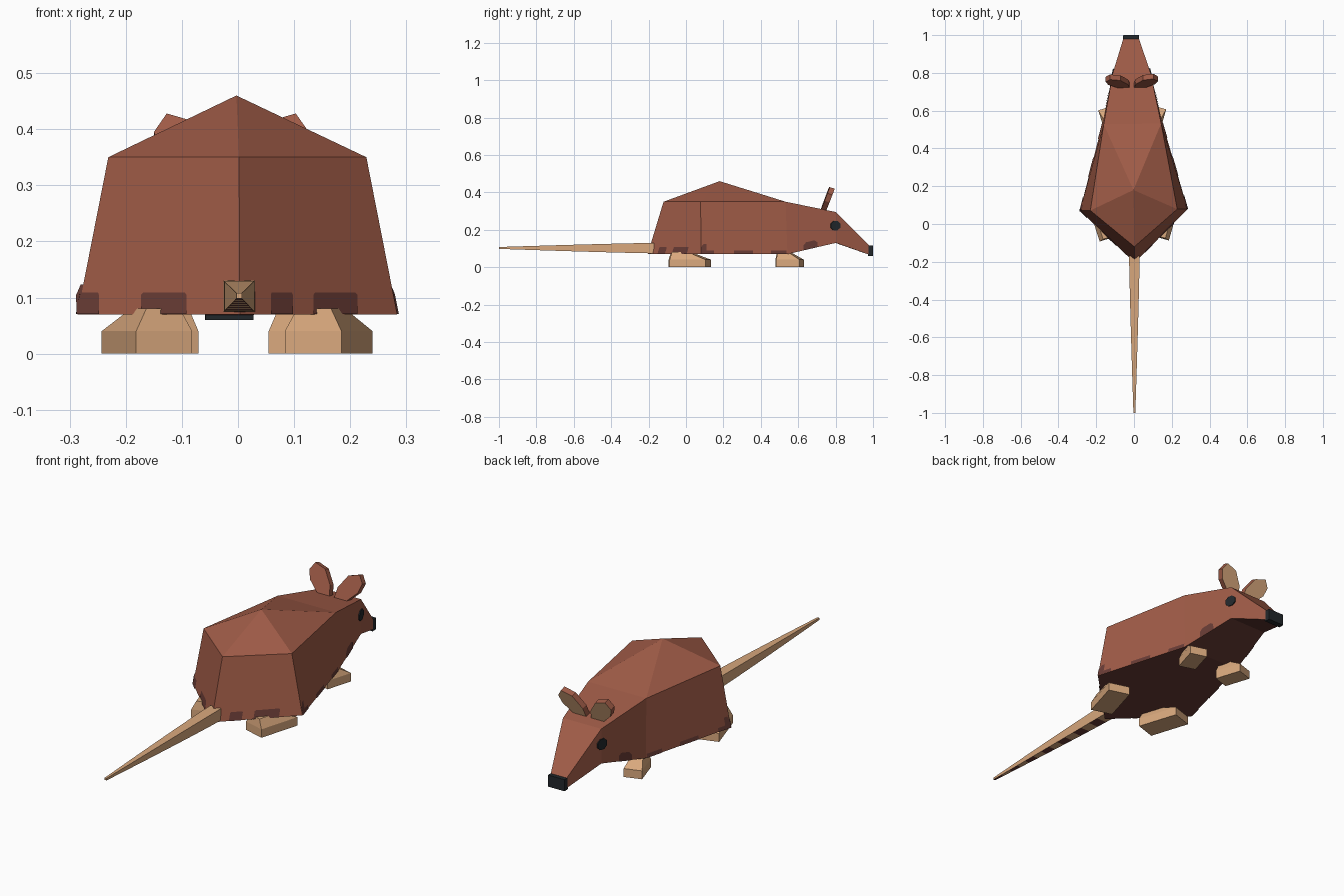
import bpy, bmesh, math
from mathutils import Vector, Matrix

if "Cube" in bpy.data.objects:
    bpy.data.objects.remove(bpy.data.objects["Cube"])


def material(name, col):
    m = bpy.data.materials.new(name)
    lin = [c / 12.92 if c < 0.04 else ((c + 0.055) / 1.055) ** 2.4 for c in col]
    m.diffuse_color = (*lin, 1)
    m.use_nodes = True
    m.node_tree.nodes["Principled BSDF"].inputs["Base Color"].default_value = m.diffuse_color
    return m


BROWN = material("rust brown fur", (0.63, 0.36, 0.28))
DARK = material("dark brown fur", (0.41, 0.235, 0.21))
TAN = material("tan skin", (0.85, 0.66, 0.49))
BLACK = material("blue black", (0.135, 0.155, 0.17))
TURN = Matrix.Rotation(math.radians(0.9), 4, 'Z')   # body sits slightly turned


def build(name, verts, faces, mats, rule=None, closed=True, turn=True):
    bm = bmesh.new()
    vs = [bm.verts.new(v) for v in verts]
    for f in faces:
        bm.faces.new([vs[i] for i in f])
    if closed:
        bmesh.ops.recalc_face_normals(bm, faces=bm.faces[:])
    bm.normal_update()
    if rule:
        for f in bm.faces:
            f.material_index = int(rule(f))
    me = bpy.data.meshes.new(name)
    bm.to_mesh(me)
    bm.free()
    for m in mats:
        me.materials.append(m)
    ob = bpy.data.objects.new(name, me)
    bpy.context.collection.objects.link(ob)
    if turn:
        me.transform(TURN)
    return ob


def loft(name, rings, mats, **kw):
    """Closed skin through rings of equal point count."""
    n = len(rings[0])
    verts = [p for r in rings for p in r]
    faces = [tuple(range(n)), tuple(range(len(verts) - n, len(verts)))]
    for k in range(len(rings) - 1):
        for i in range(n):
            j = (i + 1) % n
            faces.append((k * n + i, k * n + j, k * n + n + j, k * n + n + i))
    return build(name, verts, faces, mats, **kw)


# body and head: centre points, then right half, then mirrored half
center = [(0, -.205, .07), (0, -.12, .35), (0, .18, .46)]
half = [(.285, .075, .07), (.23, .075, .35), (.157, .54, .07), (.152, .53, .35),
        (.1, .80, .13), (.1, .80, .295), (.04, .985, .065), (.04, .985, .11)]
verts = center + half + [(-x, y, z) for x, y, z in half]
faces = []
for o in (0, 8):
    wb, wt, nb, nt, hb, ht, sb, st = range(3 + o, 11 + o)
    faces += [(0, wb, wt, 1), (1, wt, 2), (wt, nt, 2), (wb, nb, nt, wt),
              (nb, hb, ht, nt), (hb, sb, st, ht)]
faces += [(2, 6, 14), (6, 8, 16, 14), (8, 10, 18, 16), (10, 9, 17, 18),
          (9, 7, 15, 17), (7, 5, 13, 15), (0, 3, 5, 13, 11)]
build("body", verts, faces, [BROWN, DARK], rule=lambda f: f.normal.z < -0.5)


# dark arched patches along the lower edge of the flanks
def patch(side, a, b, c, t0, t1, h=.055):
    m = Vector((side, 1, 1))
    a, b, c = (Vector(p) * m for p in (a, b, c))
    u, up = b - a, (c - a).normalized()
    n = u.cross(up).normalized()
    if n.x * side < 0:
        n = -n
    w = t1 - t0
    pts = [a + u * (t0 + w * s) + up * h * k + n * .003 for s, k in
           ((0, 0), (1, 0), (1, .65), (.8, 1), (.2, 1), (0, .65))]
    if (pts[1] - pts[0]).cross(pts[2] - pts[1]).dot(n) < 0:
        pts.reverse()
    build("flank_patch", pts, [tuple(range(6))], [DARK], closed=False)


rear = (center[0], half[0], center[1])
flank = (half[0], half[2], half[1])
neck = (half[2], half[4], half[3])
for t0, t1 in ((.19, .33), (.46, .74)):
    patch(1, *rear, t0, t1)
for t0, t1 in ((.32, .60), (.86, 1)):
    patch(-1, *rear, t0, t1)
for s in (1, -1):
    for t0, t1 in ((0, .15), (.38, .60), (.81, .99)):
        patch(s, *flank, t0, t1)
    patch(s, *neck, .33, .62, .04)

# nose
loft("nose", [[(x, y, z) for x, z in ((-.043, .06), (.043, .06), (.043, .115), (-.043, .115))]
              for y in (.973, 1.0)], [BLACK])

for s, side in ((1, "right"), (-1, "left")):
    # eye plate lying over the cheek fold
    n = Vector((math.cos(.25), math.sin(.25), 0))
    t = Vector((-n.y, n.x, 0))
    rings = []
    for d in (-.003, .005):
        c = Vector((.1, .797, .222)) + n * d
        ring = [c + t * .029 * math.cos(a) + Vector((0, 0, .027 * math.sin(a)))
                for a in (math.pi / 8 + k * math.pi / 4 for k in range(8))]
        rings.append([(p.x * s, p.y, p.z) for p in ring])
    loft(side + "_eye", rings, [BLACK])

    # ear: leaning plate, tan at the front
    outline = ((.01, .295), (.06, .295), (.125, .355), (.138, .395),
               (.115, .428), (.06, .412), (.02, .355))
    rings = [[(x * s, .718 + d + (z - .30) * .38, z - d * .3) for x, z in outline]
             for d in (0, .027)]
    loft(side + "_ear", rings, [BROWN, TAN], rule=lambda f: f.normal.y > .7)

    # feet: toes turned out, low box with a sloped instep
    for name, heel, wid, length in (("back", (.183, -.09), .105, .20),
                                    ("front", (.142, .48), .083, .13)):
        ang = math.radians(17)
        fwd = Vector((math.sin(ang), math.cos(ang)))
        inw = Vector((-math.cos(ang), math.sin(ang)))
        rings = []
        for z, b, f, i in ((0, 0, 1, 0), (.04, 0, 1, 0), (.08, .03, .48, .2)):
            ring = []
            for u, v in ((b, i), (f, i), (f, 1 - i), (b, 1 - i)):
                p = Vector(heel) + fwd * length * u + inw * wid * v
                ring.append((p.x * s, p.y, z))
            rings.append(ring)
        loft(f"{name}_{side}_foot", rings, [TAN])

# tail: square taper with dark bands underneath
N = 14
rings = []
for k in range(N + 1):
    f = k / N
    y = -.17 - .83 * f
    w = .028 - .023 * f ** 1.2
    zc = .102 + .001 * f
    rings.append([(.002 + w * a, y, zc + w * b)
                  for a, b in ((-1, -1), (1, -1), (1, 1), (-1, 1))])
loft("tail", rings, [TAN, DARK], turn=False,
     rule=lambda f: f.normal.z < -.7 and int((-.17 - f.calc_center_median().y) / (.83 / N)) % 2)
